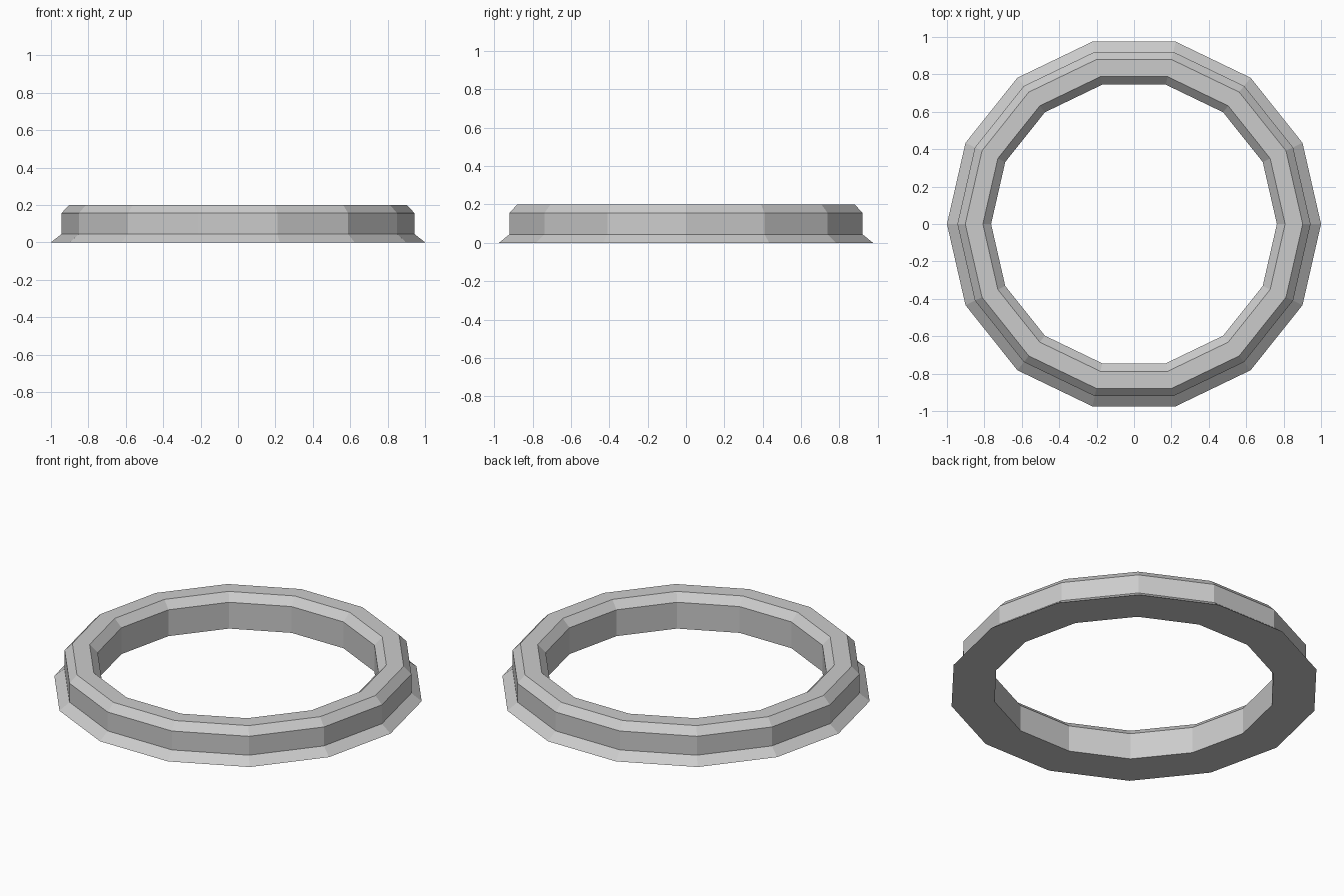
import bpy, bmesh
from math import cos, sin, pi

if "Cube" in bpy.data.objects:
    bpy.data.objects.remove(bpy.data.objects["Cube"])

SIDES = 14
# Ring cross-section as (radius, height): flared foot, wall, bevelled rim, inner wall
PROFILE = [(1.0, 0.0), (0.944, 0.044), (0.944, 0.156), (0.902, 0.2),
           (0.808, 0.2), (0.764, 0.156), (0.764, 0.0)]


def lathe(name, profile, sides):
    bm = bmesh.new()
    rings = [[bm.verts.new((r * cos(2 * pi * i / sides), r * sin(2 * pi * i / sides), z))
              for r, z in profile] for i in range(sides)]
    n = len(profile)
    for i in range(sides):
        a, b = rings[i], rings[(i + 1) % sides]
        for j in range(n):
            k = (j + 1) % n
            bm.faces.new((a[j], b[j], b[k], a[k]))
    bmesh.ops.recalc_face_normals(bm, faces=bm.faces)
    mesh = bpy.data.meshes.new(name)
    bm.to_mesh(mesh)
    bm.free()
    obj = bpy.data.objects.new(name, mesh)
    bpy.context.collection.objects.link(obj)
    return obj


# Flat-shaded moulded ring
lathe("moulded_ring", PROFILE, SIDES)
